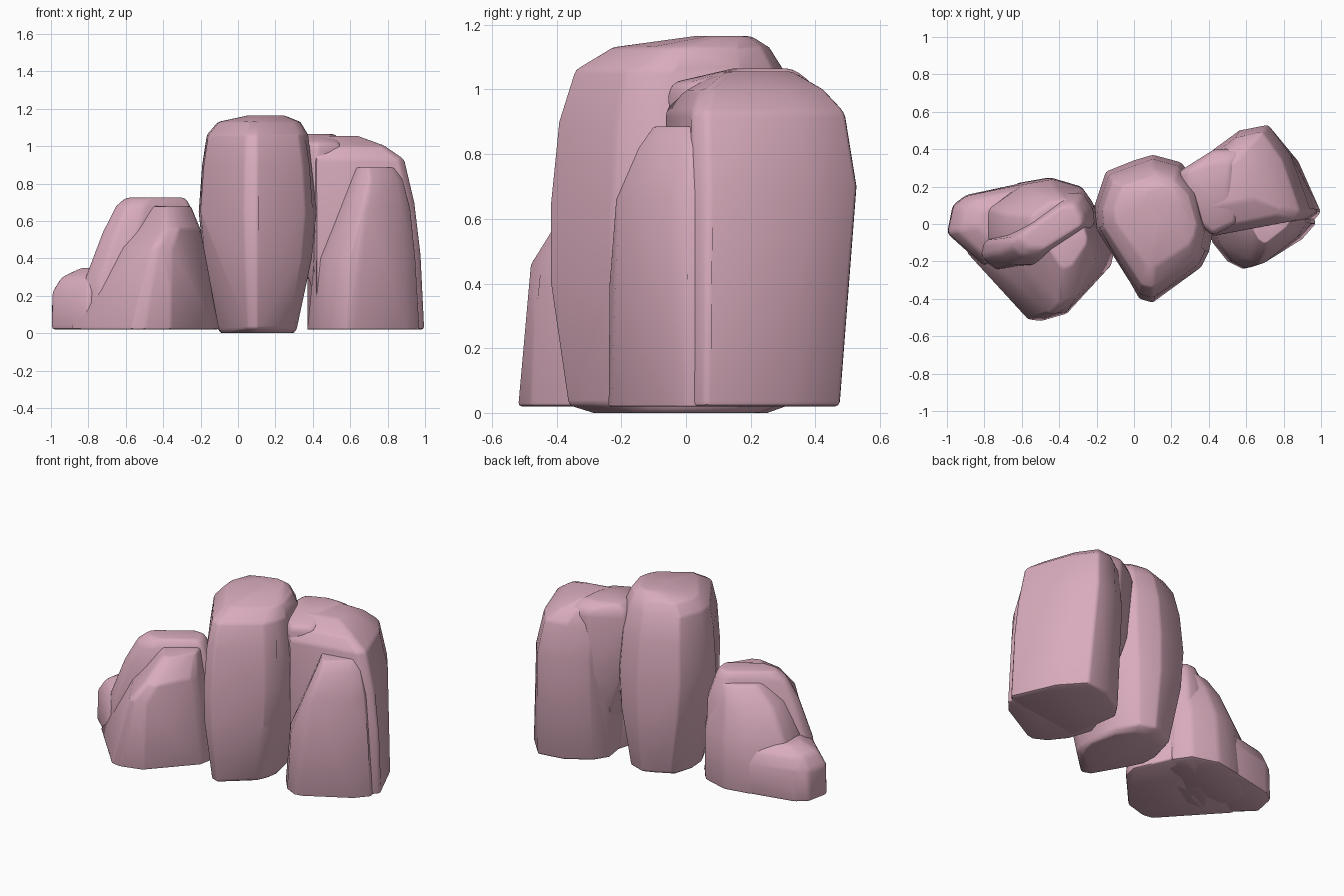
import bpy, bmesh

pink = bpy.data.materials.new("dusty pink stone")
pink.diffuse_color = (0.69, 0.41, 0.505, 1)


def rock(name, centre, outline, levels, bevel=0.02):
    """Hull of a plan outline repeated at levels (z, scale x, scale y, shift x, shift y)."""
    cx, cy = centre
    bm = bmesh.new()
    for z, sx, sy, dx, dy in levels:
        for x, y in outline:
            bm.verts.new((cx + (x - cx) * sx + dx, cy + (y - cy) * sy + dy, z))
    res = bmesh.ops.convex_hull(bm, input=bm.verts[:])
    loose = {v for v in res["geom_interior"] + res["geom_unused"]
             if isinstance(v, bmesh.types.BMVert) and v.is_valid}
    bmesh.ops.delete(bm, geom=list(loose), context='VERTS')
    bmesh.ops.dissolve_limit(bm, angle_limit=0.09, verts=bm.verts[:], edges=bm.edges[:])
    bmesh.ops.recalc_face_normals(bm, faces=bm.faces[:])
    mesh = bpy.data.meshes.new(name)
    bm.to_mesh(mesh)
    bm.free()
    mesh.materials.append(pink)
    ob = bpy.data.objects.new(name, mesh)
    bpy.context.collection.objects.link(ob)
    # softly worn edges
    mod = ob.modifiers.new("worn edges", 'BEVEL')
    mod.width, mod.segments = bevel, 2
    mod.limit_method, mod.angle_limit = 'ANGLE', 0.45
    bpy.ops.object.select_all(action='DESELECT')
    ob.select_set(True)
    bpy.context.view_layer.objects.active = ob
    bpy.ops.object.modifier_apply(modifier=mod.name)
    bpy.ops.object.shade_smooth_by_angle(angle=0.75)
    return ob


# Tall middle rock, narrow at the foot
rock("middle_rock", (0.1, 0.0),
     [(-.21, .1), (-.15, .28), (0, .34), (.1, .37), (.25, .33), (.36, .2), (.42, -.05),
      (.4, -.15), (.36, -.23), (.1, -.42), (.03, -.4), (0, -.33), (-.2, -.03)],
     [(0, .63, .68, 0, 0), (.025, .67, .87, 0, 0), (.4, .92, 1, 0, 0),
      (.65, 1, 1, 0, 0), (.9, .94, .94, 0, 0), (1.06, .86, .82, 0, 0),
      (1.13, .7, .62, .01, .03), (1.165, .3, .22, .05, .12)])

# Right rock: back mass with slanted front face, shoulder leaning on the middle rock, front slab
rock("right_rock_back", (.4, 0),
     [(.37, .3), (.43, .4), (.58, .5), (.75, .53), (.88, .37), (.95, .2), (1, .07),
      (.96, .02), (.87, .06), (.42, -.07), (.39, .1)],
     [(.02, 1, .9, 0, 0), (.4, .97, .94, 0, 0), (.7, .91, 1, 0, 0),
      (.93, .82, .93, 0, 0), (1.0, .65, .75, 0, .03), (1.055, .4, .4, 0, .12)], .015)
rock("right_rock_shoulder", (.45, .2),
     [(.24, .08), (.24, .28), (.43, .4), (.58, .4), (.55, 0), (.42, -.06)],
     [(.15, .4, .6, .06, 0), (.6, .85, .9, 0, 0), (.98, 1, 1, 0, 0),
      (1.02, .95, .95, 0, 0), (1.065, .65, .4, -.02, .05)])
rock("right_rock_front", (.65, .05),
     [(.37, .05), (.42, -.1), (.5, -.2), (.58, -.24), (.63, -.23), (.9, -.08),
      (.97, 0), (.95, .12), (.4, .15)],
     [(.02, 1, 1, 0, 0), (.4, .9, .99, .01, 0), (.66, .66, .92, .06, 0),
      (.82, .47, .68, .08, 0), (.885, .37, .52, .07, 0)])

# Low left rock: diagonal crest, back slope, front lobe and wide low step behind
rock("left_rock_crest", (-.5, -.03),
     [(-.21, .1), (-.28, .2), (-.4, .2), (-.84, -.1), (-.84, -.18), (-.75, -.25),
      (-.6, -.25), (-.2, 0)],
     [(.02, 1, 1, 0, 0), (.3, .95, .97, .01, 0), (.54, .8, .85, .05, 0),
      (.68, .62, .66, .06, 0), (.725, .5, .5, .07, .01)])
rock("left_rock_back", (-.5, .05),
     [(-.21, .1), (-.28, .2), (-.45, .25), (-.62, .22), (-.82, .08), (-.82, -.1),
      (-.6, -.2), (-.25, 0)],
     [(.02, 1, 1, 0, 0), (.35, .93, .95, .02, 0), (.55, .72, .75, .06, -.02),
      (.66, .5, .5, .11, -.02)])
rock("left_rock_front", (-.4, -.2),
     [(-.1, -.13), (-.12, -.22), (-.36, -.48), (-.5, -.52), (-.57, -.51), (-.9, -.15),
      (-.6, .05), (-.2, .1)],
     [(.02, 1, 1, 0, 0), (.2, .82, .97, .01, 0), (.46, .56, .88, .03, 0),
      (.56, .43, .72, .07, .01), (.68, .3, .42, .06, .1)])
rock("left_rock_step", (-.78, .02),
     [(-1, -.05), (-.97, .1), (-.9, .155), (-.55, .23), (-.6, -.1), (-.8, -.23)],
     [(.02, 1, 1, 0, 0), (.22, .98, .96, 0, 0), (.3, .8, .82, .01, 0),
      (.35, .5, .5, .05, 0)])
